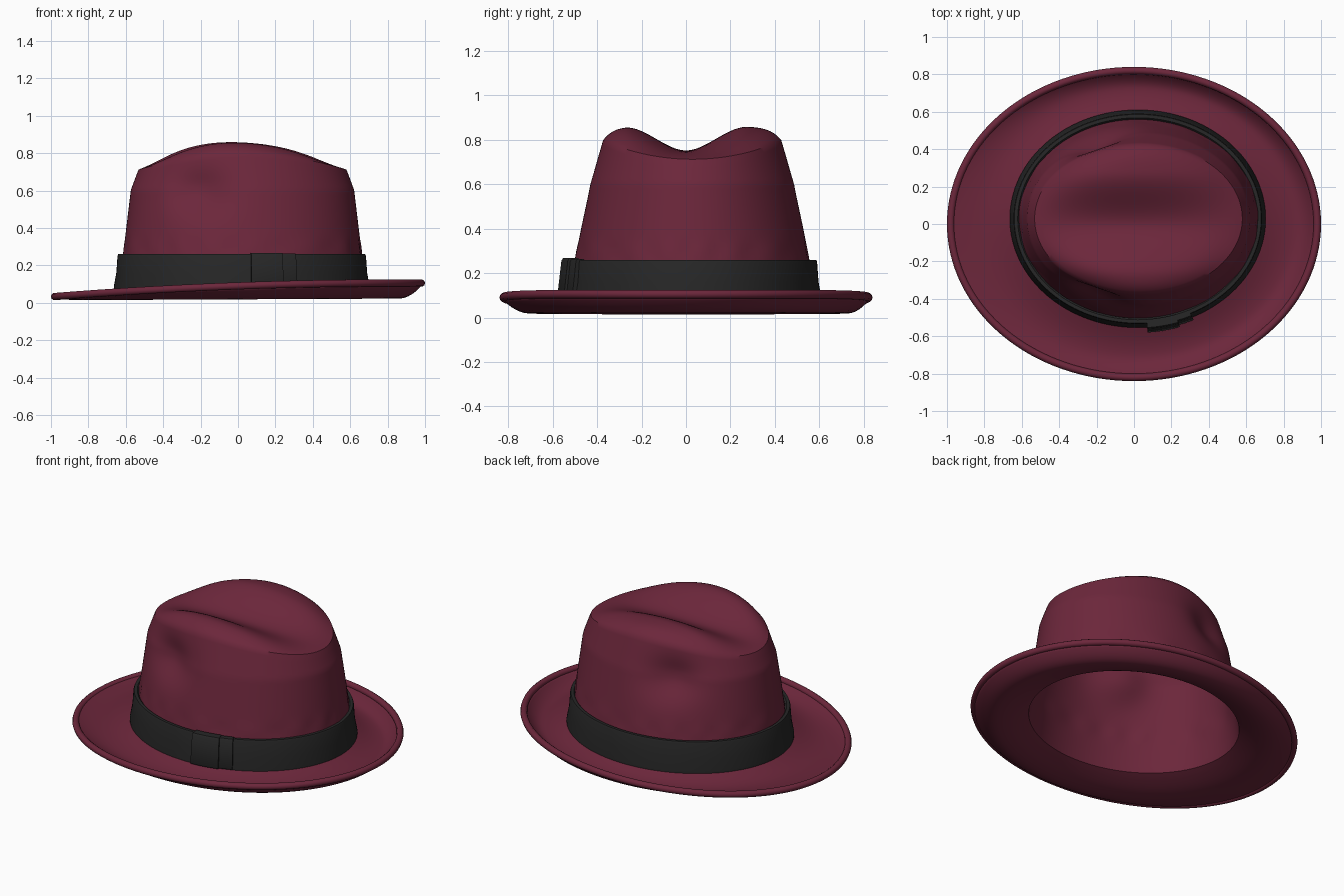
import bpy, bmesh, math
from math import sin, cos, exp, pi

if "Cube" in bpy.data.objects:
    bpy.data.objects.remove(bpy.data.objects["Cube"])

N = 128  # points round the hat


def material(name, rgb):
    m = bpy.data.materials.new(name)
    m.diffuse_color = (*rgb, 1)
    m.use_nodes = True
    m.node_tree.nodes["Principled BSDF"].inputs["Base Color"].default_value = m.diffuse_color
    return m


FELT = material("burgundy felt", (0.15, 0.02, 0.044))
RIBBON = material("black ribbon", (0.02, 0.02, 0.02))


def loft(name, rings, mat, closed=True, loop=False, pole=None, thickness=0, angle=40):
    """Skin a list of rings; closed joins each ring, loop joins last ring to first."""
    bm = bmesh.new()
    vs = [[bm.verts.new(p) for p in r] for r in rings]
    n = len(vs[0])
    pairs = list(zip(vs, vs[1:])) + ([(vs[-1], vs[0])] if loop else [])
    for r, s in pairs:
        for i in range(n if closed else n - 1):
            j = (i + 1) % n
            bm.faces.new((r[i], r[j], s[j], s[i]))
    if pole:
        c = bm.verts.new(pole)
        for i in range(n):
            bm.faces.new((c, vs[0][i], vs[0][(i + 1) % n]))
    if loop and not closed:
        bm.faces.new([r[0] for r in vs])
        bm.faces.new([r[-1] for r in vs])
    bmesh.ops.recalc_face_normals(bm, faces=bm.faces)
    me = bpy.data.meshes.new(name)
    bm.to_mesh(me)
    bm.free()
    me.materials.append(mat)
    ob = bpy.data.objects.new(name, me)
    bpy.context.collection.objects.link(ob)
    if thickness:
        mod = ob.modifiers.new("thickness", 'SOLIDIFY')
        mod.thickness = thickness
        mod.offset = 0
    bpy.ops.object.select_all(action='DESELECT')
    ob.select_set(True)
    bpy.context.view_layer.objects.active = ob
    bpy.ops.object.shade_smooth_by_angle(angle=math.radians(angle))
    return ob


ANGLES = [2 * pi * i / N for i in range(N)]


# Crown wall: tapering ellipse with a pinch on each side and light folds above the band
def wall(t, z):
    k = max(0, z - 0.6)
    a = 0.628 - 0.12 * (z - 0.26) - 0.25 * k
    b = 0.517 - 0.19 * (z - 0.26) - 0.12 * k
    fold = 1 + 0.006 * sin(17 * t + 2 * sin(3 * t)) * exp(-((z - 0.29) / 0.05) ** 2)
    x = 0.024 + a * cos(t) * fold
    y = 0.028 + b * sin(t) * fold
    pinch = 0.065 * exp(-((x + 0.2) / 0.15) ** 2 - ((z - 0.59) / 0.12) ** 2)
    return x, y - math.copysign(pinch, sin(t)) * min(1, abs(sin(t)) * 2), z


def rim_z(t):
    return 0.705 + 0.09 * sin(t) ** 2


# Crown top: arched ridges either side of a lengthwise crease
def top_z(x, y):
    ridge = 0.85 - (0.45 if x < -0.05 else 0.33) * (x + 0.05) ** 2
    floor = 0.742 - 0.06 * x * x
    s = min(1, abs(y) / 0.28)
    s = s * s * (3 - 2 * s)
    return floor + max(0, ridge - floor) * s


def top_point(t, r):
    x, y, z = wall(t, rim_z(t))
    x, y = 0.02 + (x - 0.02) * r, 0.01 + (y - 0.01) * r
    w = r ** 9
    return x, y, top_z(x, y) * (1 - w) + z * w


# Brim: dips outside the crown, then curls up at the sides and back
def brim_point(t, u):
    c = cos(t)
    x0, y0, z0 = wall(t, 0.075)
    x = x0 + (0.98 * cos(t) - x0) * u
    y = y0 + (0.82 * sin(t) - y0) * u
    dip = 0.028 + 0.004 * c
    edge = 0.09 + 0.036 * c - 0.021 * c * c
    if u < 0.6:
        z = z0 + (dip - z0) * sin(u / 0.6 * pi / 2)
    else:
        z = dip + (edge - dip) * ((u - 0.6) / 0.4) ** 2
    return x, y, z


rings = [[top_point(t, r / 28) for t in ANGLES] for r in range(1, 29)]
rings += [[wall(t, rim_z(t) + (0.075 - rim_z(t)) * i / 36) for t in ANGLES] for i in range(1, 37)]
rings += [[brim_point(t, i / 16) for t in ANGLES] for i in range(1, 17)]
loft("felt_crown_and_brim", rings, FELT, pole=(0.02, 0.01, top_z(0.02, 0.01)), thickness=0.02)

# Rolled hem on the brim edge
hem = []
for k in range(10):
    p = 2 * pi * k / 10
    ring = []
    for t in ANGLES:
        x, y, z = brim_point(t, 1)
        d = 0.02 * cos(p)
        ring.append((x + d * cos(t), y + d * sin(t), z + 0.02 * sin(p)))
    hem.append(ring)
loft("brim_hem", hem, FELT, loop=True, angle=60)


# Ribbon band and its flat bow, both swept round the crown
def band_point(t, off, z):
    k = (z - 0.07) / 0.19
    return (0.02 + (0.684 - 0.022 * k + off) * cos(t),
            0.028 + (0.582 - 0.022 * k + off) * sin(t), z)


def ribbon(name, angles, profile, closed):
    rings = [[band_point(t, o, z) for t in angles] for o, z in profile]
    loft(name, rings, RIBBON, closed=closed, loop=True, angle=35)


ribbon("ribbon_band", ANGLES,
       [(-0.03, 0.07), (0, 0.07), (0.002, 0.085), (-0.003, 0.16), (0.001, 0.25), (-0.002, 0.26),
        (-0.02, 0.26), (-0.03, 0.25)], True)


def arc(x0, x1, n=10):
    a, b = [-math.acos((x - 0.02) / 0.68) for x in (x0, x1)]
    return [a + (b - a) * i / n for i in range(n + 1)]


def plate(off, lo, hi):
    return [(-0.02, lo), (off - 0.006, lo), (off, lo + 0.01), (off, hi - 0.01),
            (off - 0.006, hi), (-0.02, hi)]


ribbon("bow_knot", arc(0.07, 0.235), plate(0.03, 0.08, 0.267), False)
ribbon("bow_tail", arc(0.23, 0.31), plate(0.018, 0.08, 0.264), False)
